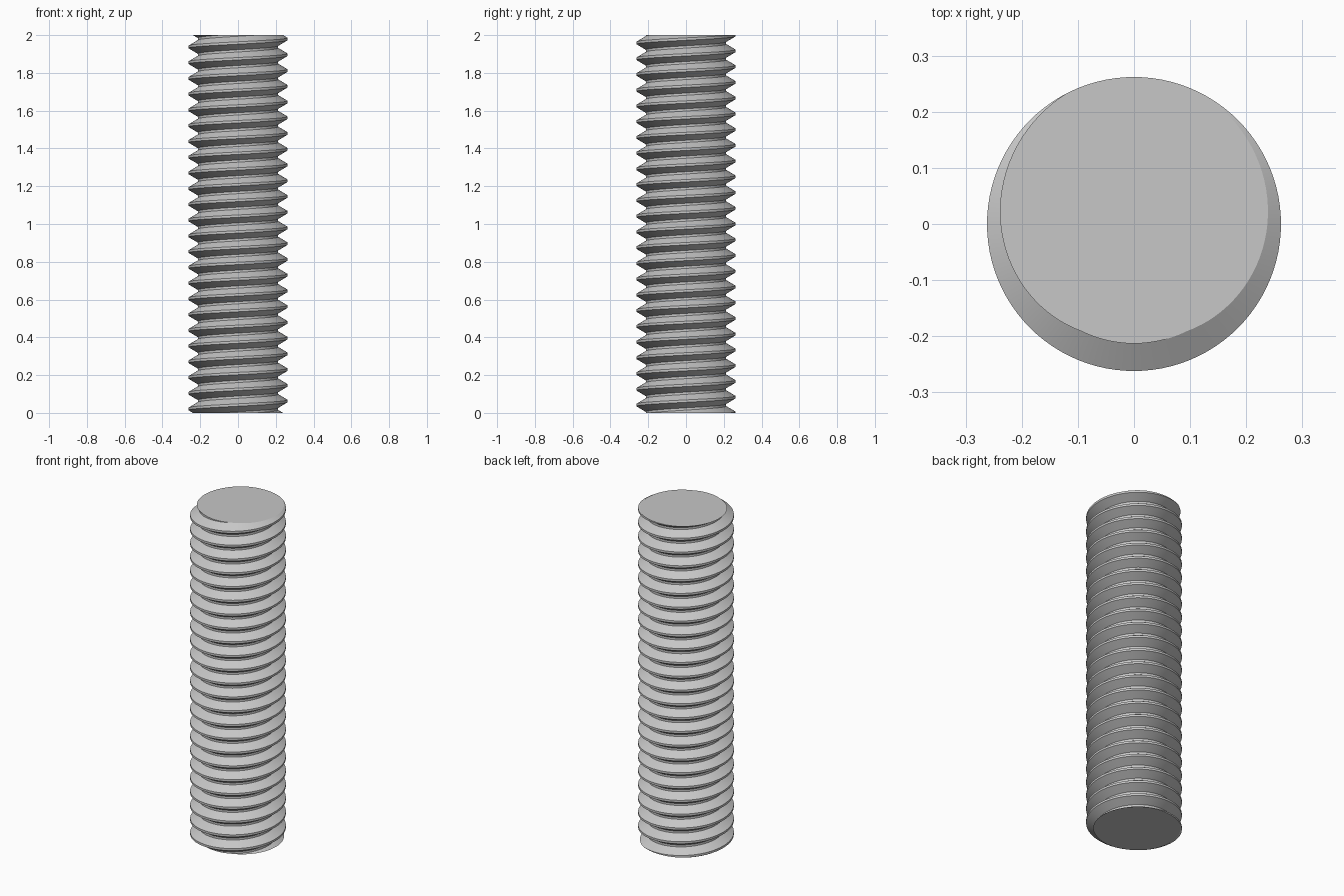
import bpy, bmesh, math

if "Cube" in bpy.data.objects:
    bpy.data.objects.remove(bpy.data.objects["Cube"])

LENGTH = 2.0
TURNS = 24
PITCH = LENGTH / TURNS
CREST_R, ROOT_R = 0.262, 0.213
SEGMENTS = 96
START = 0.25            # fraction of a turn where a crest meets the rod ends

# Thread profile over one pitch: (radius, height as fraction of pitch)
PROFILE = [(CREST_R, -0.077), (CREST_R, 0.077), (ROOT_R, 0.427), (ROOT_R, 0.573)]

bm = bmesh.new()

# Helical thread surface, overshooting both ends
columns = []
for j in range(SEGMENTS):
    turn = j / SEGMENTS
    a = turn * math.tau
    columns.append([
        bm.verts.new((r * math.cos(a), r * math.sin(a), PITCH * (n + h + turn - START)))
        for n in range(-2, TURNS + 3) for r, h in PROFILE])

step = len(PROFILE)
count = len(columns[0])
for j in range(SEGMENTS):
    left, right = columns[j], columns[(j + 1) % SEGMENTS]
    shift = step if j == SEGMENTS - 1 else 0     # last column joins one turn higher
    for m in range(count - 1 - shift):
        bm.faces.new((left[m], right[m + shift], right[m + 1 + shift], left[m + 1]))

# Cut both ends flat and cap them
for z, direction in ((0.0, -1), (LENGTH, 1)):
    cut = bmesh.ops.bisect_plane(
        bm, geom=bm.verts[:] + bm.edges[:] + bm.faces[:], dist=1e-6,
        plane_co=(0, 0, z), plane_no=(0, 0, direction), clear_outer=True)
    rim = [e for e in cut["geom_cut"] if isinstance(e, bmesh.types.BMEdge)]
    bmesh.ops.contextual_create(bm, geom=rim)
bmesh.ops.recalc_face_normals(bm, faces=bm.faces[:])

mesh = bpy.data.meshes.new("threaded_rod")
bm.to_mesh(mesh)
bm.free()
rod = bpy.data.objects.new("threaded_rod", mesh)
bpy.context.collection.objects.link(rod)

# Plain steel grey
steel = bpy.data.materials.new("steel grey")
steel.diffuse_color = (0.57, 0.57, 0.57, 1)
steel.use_nodes = True
steel.node_tree.nodes["Principled BSDF"].inputs["Base Color"].default_value = steel.diffuse_color
mesh.materials.append(steel)

bpy.context.view_layer.objects.active = rod
rod.select_set(True)
bpy.ops.object.shade_smooth_by_angle(angle=math.radians(30))
